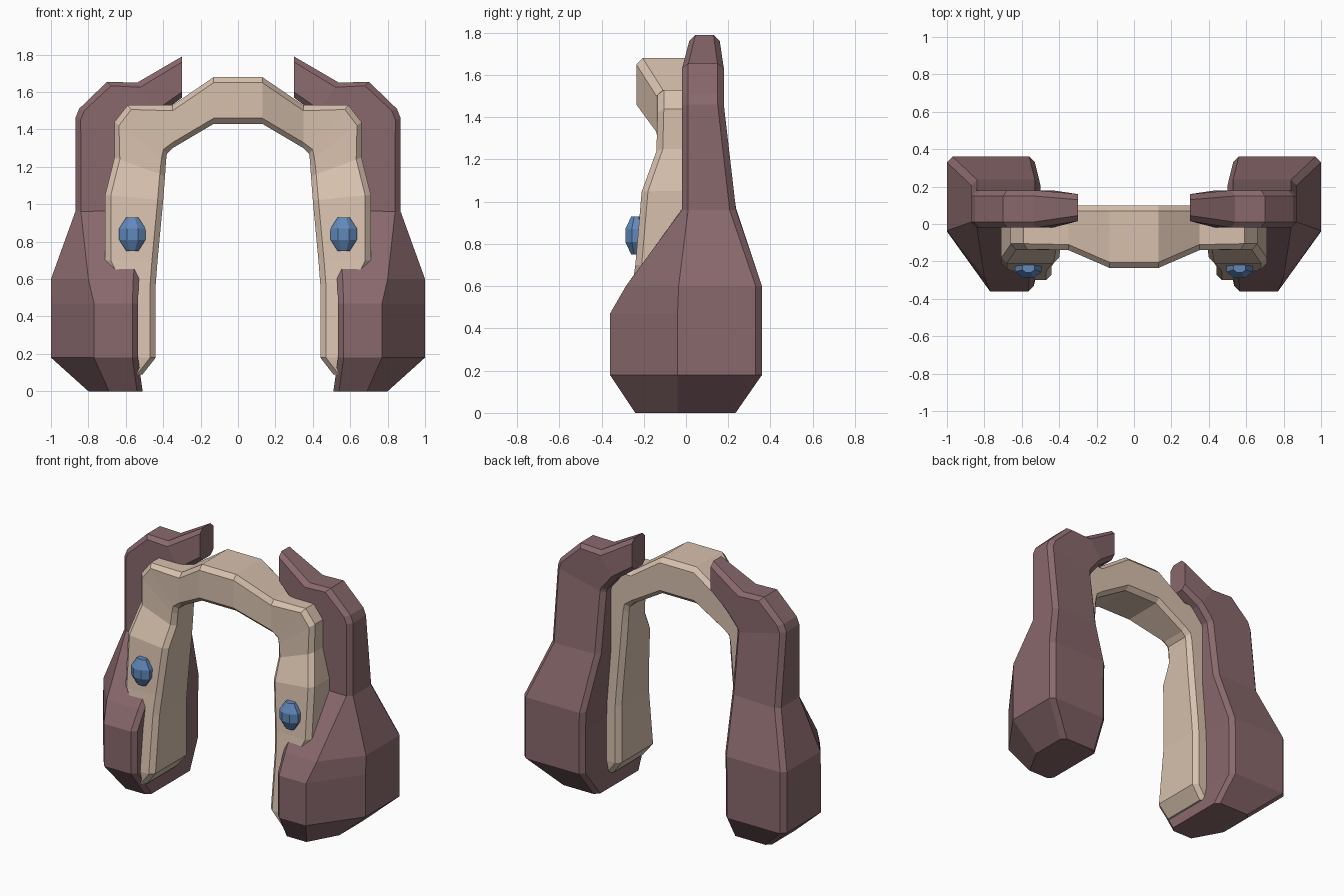
import bpy, bmesh, math
from mathutils import Vector

if "Cube" in bpy.data.objects:
    bpy.data.objects.remove(bpy.data.objects["Cube"])


def make_object(name, rings, color, cap_start=True):
    """Skin a list of point rings, then mirror across x = 0."""
    bm = bmesh.new()
    loops = [[bm.verts.new(p) for p in ring] for ring in rings]
    n = len(loops[0])
    for a, b in zip(loops, loops[1:]):
        for i in range(n):
            j = (i + 1) % n
            bm.faces.new((a[i], a[j], b[j], b[i]))
    if cap_start:
        bm.faces.new(loops[0])
    bm.faces.new(loops[-1])
    bmesh.ops.recalc_face_normals(bm, faces=bm.faces)
    if sum(f.normal.dot(f.calc_center_median() - Vector((0.55, 0, 0.8))) for f in bm.faces) < 0:
        bmesh.ops.reverse_faces(bm, faces=bm.faces)
    mesh = bpy.data.meshes.new(name)
    bm.to_mesh(mesh)
    bm.free()
    obj = bpy.data.objects.new(name, mesh)
    bpy.context.collection.objects.link(obj)
    mat = bpy.data.materials.new(name + "_color")
    mat.diffuse_color = (*color, 1)
    mat.use_nodes = True
    mat.node_tree.nodes["Principled BSDF"].inputs["Base Color"].default_value = mat.diffuse_color
    mesh.materials.append(mat)
    mod = obj.modifiers.new("mirror", 'MIRROR')
    mod.use_clip = True
    return obj


def section(ox, oz, ix, iz, yf, yb, c=0.03, a=None, b=None):
    """Chamfered rectangle between an outer and an inner edge point.
    a, b: size of the front outer chamfer, across and in depth."""
    a, b = a or c, b or c
    outer, inner = Vector((ox, 0, oz)), Vector((ix, 0, iz))
    length = (inner - outer).length
    u = (inner - outer) / length
    pts = [(a, yf), (length - c, yf), (length, yf + c), (length, yb - c),
           (length - c, yb), (c, yb), (0, yb - c), (0, yf + b)]
    return [outer + u * t + Vector((0, y, 0)) for t, y in pts]


# Inner arch: half the path, from the crown down to the foot
arch = [
    (0.00, 1.68, 0.00, 1.43, -0.235, 0.10),
    (0.13, 1.68, 0.13, 1.43, -0.235, 0.10),
    (0.35, 1.53, 0.35, 1.30, -0.14, 0.10),
    (0.59, 1.53, 0.38, 1.27, -0.135, 0.10),
    (0.66, 1.44, 0.385, 1.23, -0.135, 0.10),
    (0.66, 1.25, 0.39, 1.15, -0.14, 0.10),
    (0.71, 1.05, 0.40, 1.02, -0.21, 0.10),
    (0.71, 0.70, 0.43, 0.70, -0.24, 0.10),
    (0.66, 0.60, 0.44, 0.57, -0.255, 0.10),
    (0.66, 0.18, 0.44, 0.18, -0.30, 0.10),
    (0.62, 0.09, 0.51, 0.09, -0.29, 0.09),
]
make_object("inner_arch", [section(*s) for s in arch], (0.68, 0.53, 0.42), cap_start=False)

# Outer pillars: from the hooked top down to the heavy foot
pillar = [
    (0.30, 1.79, 0.30, 1.57, 0.015, 0.16),
    (0.54, 1.65, 0.42, 1.48, -0.02, 0.18),
    (0.70, 1.655, 0.47, 1.42, -0.02, 0.18),
    (0.85, 1.51, 0.495, 1.39, -0.02, 0.18),
    (0.87, 1.46, 0.50, 1.37, -0.02, 0.18),
    (0.87, 0.96, 0.50, 0.97, -0.02, 0.237),
    (1.00, 0.60, 0.53, 0.60, -0.285, 0.36, 0.03, 0.20, 0.25),
    (1.00, 0.47, 0.535, 0.47, -0.36, 0.36, 0.03, 0.23, 0.32),
    (1.00, 0.18, 0.535, 0.18, -0.36, 0.36, 0.03, 0.23, 0.32),
    (0.80, 0.00, 0.51, 0.00, -0.24, 0.235, 0.03, 0.11, 0.20),
]
make_object("outer_pillars", [section(*s) for s in pillar], (0.25, 0.14, 0.15))

# Faceted gems on the front of each leg
gem = [(0.93, 0.035), (0.87, 0.076), (0.81, 0.076), (0.75, 0.035)]
angles = [math.radians(22.5 + 45 * i) for i in range(8)]
rings = [[(0.565 + r * math.cos(t), -0.235 + 0.75 * r * math.sin(t), z) for t in angles]
         for z, r in gem]
gems = make_object("gems", rings, (0.12, 0.25, 0.50))
bm = bmesh.new()
bm.from_mesh(gems.data)
bmesh.ops.recalc_face_normals(bm, faces=bm.faces)
bm.to_mesh(gems.data)
bm.free()
